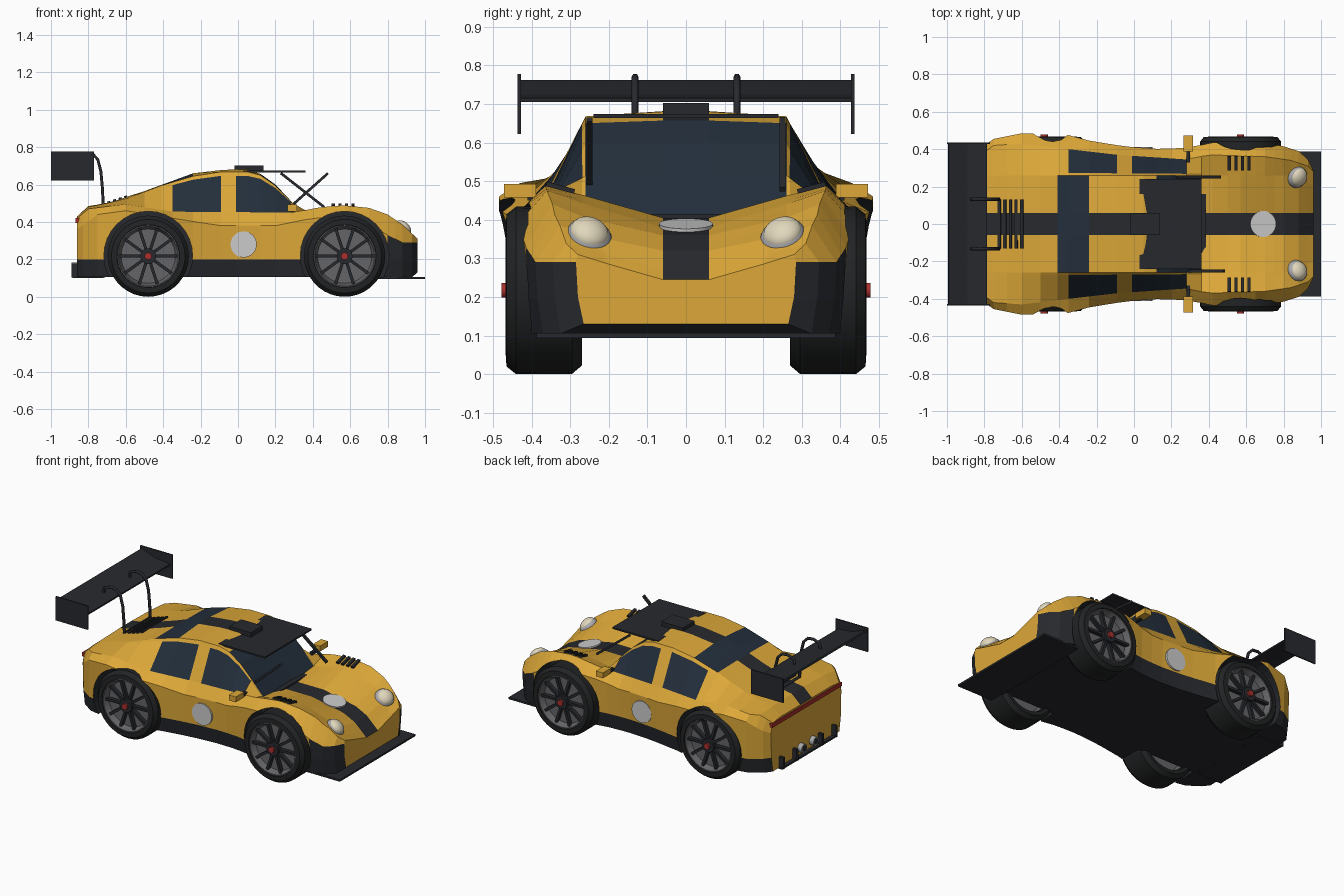
import bpy, bmesh, math
from mathutils import Matrix, Euler, Vector

if "Cube" in bpy.data.objects:
    bpy.data.objects.remove(bpy.data.objects["Cube"])


def material(name, r, g, b):
    m = bpy.data.materials.new(name)
    m.diffuse_color = (r, g, b, 1)
    m.use_nodes = True
    m.node_tree.nodes["Principled BSDF"].inputs["Base Color"].default_value = m.diffuse_color
    return m


YELLOW = material("yellow_paint", .72, .39, .04)
DARK = material("dark_trim", .02, .022, .027)
GLASS = material("tinted_glass", .017, .028, .045)
RUBBER = material("rubber", .016, .017, .018)
METAL = material("rim_metal", .13, .13, .14)
STEEL = material("steel", .4, .4, .42)
RED = material("red_lens", .4, .03, .025)
CREAM = material("headlight_lens", .75, .68, .5)
WHITE = material("number_disc_white", .55, .55, .55)


def finish(name, bm, *mats, smooth=None):
    bmesh.ops.recalc_face_normals(bm, faces=bm.faces)
    me = bpy.data.meshes.new(name)
    bm.to_mesh(me)
    bm.free()
    ob = bpy.data.objects.new(name, me)
    bpy.context.collection.objects.link(ob)
    for m in mats:
        me.materials.append(m)
    if smooth:
        bpy.ops.object.select_all(action='DESELECT')
        ob.select_set(True)
        bpy.context.view_layer.objects.active = ob
        bpy.ops.object.shade_smooth_by_angle(angle=math.radians(smooth))
    return ob


def boxes(name, items, mat):
    """items: (centre, size, rotation)"""
    bm = bmesh.new()
    for c, s, r in items:
        mx = Matrix.LocRotScale(Vector(c), Euler(r), Vector(s))
        bmesh.ops.create_cube(bm, size=1, matrix=mx)
    return finish(name, bm, mat)


def box(name, x0, x1, y0, y1, z0, z1, mat):
    return boxes(name, [(((x0 + x1) / 2, (y0 + y1) / 2, (z0 + z1) / 2),
                         (x1 - x0, y1 - y0, z1 - z0), (0, 0, 0))], mat)


def cylinder(bm, c, r, depth, rot, seg=32):
    mx = Matrix.LocRotScale(Vector(c), Euler(rot), None)
    bmesh.ops.create_cone(bm, cap_ends=True, segments=seg, radius1=r, radius2=r, depth=depth, matrix=mx)


def disc(name, c, r, depth, rot, mat):
    bm = bmesh.new()
    cylinder(bm, c, r, depth, rot)
    return finish(name, bm, mat, smooth=30)


def prism(name, pts, y0, y1, mat):
    bm = bmesh.new()
    f = bm.faces.new([bm.verts.new((x, y0, z)) for x, z in pts])
    ext = bmesh.ops.extrude_face_region(bm, geom=[f])
    bmesh.ops.translate(bm, vec=(0, y1 - y0, 0), verts=[v for v in ext["geom"] if isinstance(v, bmesh.types.BMVert)])
    return finish(name, bm, mat)


def lathe(name, prof, x, z, side, mat, seg=36):
    """Revolve (radius, y) profile about the axle."""
    bm = bmesh.new()
    vs = [bm.verts.new((x + r, y * side, z)) for r, y in prof]
    es = [bm.edges.new((vs[i], vs[i + 1])) for i in range(len(vs) - 1)]
    bmesh.ops.spin(bm, geom=vs + es, cent=(x, 0, z), axis=(0, 1, 0), angle=2 * math.pi, steps=seg)
    bmesh.ops.remove_doubles(bm, verts=bm.verts, dist=.0005)
    return finish(name, bm, mat, smooth=35)


def curve(keys, x):
    for (a, u), (b, v) in zip(keys, keys[1:]):
        if x <= b:
            return u + (v - u) * max(0, x - a) / (b - a)
    return keys[-1][1]


# Body: lines running along the car, sampled at stations and lofted
SIDE_Y = [(-.86, .36), (-.83, .40), (-.75, .455), (-.6, .485), (-.35, .475), (-.2, .435), (0, .41), (.15, .40),
          (.3, .41), (.42, .435), (.7, .435), (.8, .415), (.88, .39), (.93, .345), (.96, .285)]
SIDE_Z = [(-.86, .36), (-.75, .44), (-.6, .46), (-.35, .42), (-.1, .38), (.2, .38), (.4, .42), (.65, .42),
          (.8, .33), (.88, .29), (.96, .29)]
BELT_Y = [(-.86, .34), (-.75, .42), (-.6, .43), (-.35, .40), (-.09, .37), (.28, .345), (.4, .37), (.7, .36),
          (.84, .34), (.93, .31), (.96, .28)]
BELT_Z = [(-.86, .42), (-.8, .47), (-.6, .495), (-.35, .455), (.3, .45), (.42, .475), (.55, .49), (.7, .475),
          (.8, .44), (.88, .385), (.96, .31)]
ROOF_Y = [(-.86, .26), (.8, .26), (.96, .2)]
ROOF_Z = [(-.86, .43), (-.8, .48), (-.7, .50), (-.6, .525), (-.5, .56), (-.41, .595), (-.24, .645), (-.09, .668),
          (.05, .668), (.12, .65), (.2, .595), (.28, .515), (.36, .425), (.57, .462), (.7, .44), (.8, .405),
          (.88, .355), (.96, .285)]
MID_Z = [(-.86, .43), (-.8, .485), (-.7, .5), (-.5, .565), (-.24, .66), (-.05, .682), (.05, .68), (.12, .657),
         (.2, .60), (.28, .51), (.36, .405), (.57, .405), (.8, .36), (.88, .32), (.96, .245)]
STATIONS = [-.86, -.83, -.8, -.75, -.68, -.6, -.5, -.41, -.35, -.24, -.09, -.01, .05, .12, .2, .28, .36, .42,
            .5, .57, .65, .7, .75, .8, .84, .88, .93, .96]


def section(x):
    w = curve(SIDE_Y, x)
    by, bz, ry, rz = (curve(k, x) for k in (BELT_Y, BELT_Z, ROOF_Y, ROOF_Z))
    half = [(w - .02, curve([(-.86, .105), (.93, .105), (.96, .13)], x)), (w - .005, .2), (w, curve(SIDE_Z, x)),
            (by, bz), (by + .9 * (ry - by), bz + .9 * (rz - bz)), (ry, rz), (.06, curve(MID_Z, x))]
    return half + [(-y, z) for y, z in reversed(half)]


bm = bmesh.new()
rings = [[bm.verts.new((x, y, z)) for y, z in section(x)] for x in STATIONS]
for i, (a, b) in enumerate(zip(rings, rings[1:])):
    x = (STATIONS[i] + STATIONS[i + 1]) / 2
    for j in range(14):
        f = bm.faces.new((a[j], a[(j + 1) % 14], b[(j + 1) % 14], b[j]))
        k = min(j, 12 - j)
        if k in (-1, 0, 6) or (k == 1 and x > .82):
            f.material_index = 1
        if (k == 3 and (-.35 < x < -.09 or -.01 < x < .28)) or (k >= 5 and (.12 < x < .36 or -.41 < x < -.24)):
            f.material_index = 2
bm.faces.new(rings[0])
bm.faces.new(rings[-1])
body = finish("body_shell", bm, YELLOW, DARK, GLASS)

# Wheel arches cut out of the body
AXLES = {"rear": -.48, "front": .57}
bm = bmesh.new()
for ax in AXLES.values():
    for s in (1, -1):
        cylinder(bm, (ax, s * .445, .22), .237, .31, (math.pi / 2, 0, 0))
for f in bm.faces:
    f.material_index = 1
cutter = finish("arch_cutter", bm, YELLOW, DARK, GLASS)
cutter.hide_render = True
mod = body.modifiers.new("arches", 'BOOLEAN')
mod.operation, mod.solver, mod.object = 'DIFFERENCE', 'EXACT', cutter
bpy.context.view_layer.objects.active = body
bpy.ops.object.modifier_apply(modifier=mod.name)
bpy.data.objects.remove(cutter)

# Wheels: tyre, rim, spokes and hub
for end, ax in AXLES.items():
    for s, side in ((1, "left"), (-1, "right")):
        n = f"{end}_{side}_"
        lathe(n + "tyre", [(.165, .30), (.172, .272), (.195, .27), (.216, .295), (.217, .44), (.197, .465),
                           (.168, .467), (.160, .45), (.165, .30)], ax, .217, s, RUBBER)
        lathe(n + "rim", [(0, .34), (.15, .34), (.163, .30), (.168, .30), (.168, .462), (.160, .462),
                          (.145, .425), (0, .425)], ax, .217, s, METAL)
        boxes(n + "spokes", [((ax + .095 * math.cos(t), s * .435, .217 + .095 * math.sin(t)), (.125, .03, .016),
                              (0, -t, 0)) for t in [i * math.pi / 5 for i in range(10)]], DARK)
        disc(n + "hub", (ax, s * .45, .217), .042, .03, (math.pi / 2, 0, 0), DARK)
        disc(n + "hub_nut", (ax, s * .46, .217), .019, .036, (math.pi / 2, 0, 0), RED)

# Rear wing on two swan-neck supports
prism("rear_wing", [(-.785, .705), (-.785, .715), (-.89, .725), (-.99, .762), (-.995, .752), (-.89, .706)],
      -.43, .43, DARK)
for s in (1, -1):
    box("wing_endplate", -1, -.77, s * .432 - .004, s * .432 + .004, .622, .777, DARK)
    cu = bpy.data.curves.new("wing_support", 'CURVE')
    cu.dimensions, cu.bevel_depth, cu.bevel_resolution = '3D', .009, 1
    sp = cu.splines.new('POLY')
    path = [(-.87, .715), (-.865, .755), (-.82, .77), (-.78, .766), (-.75, .735), (-.733, .67), (-.725, .58), (-.72, .48)]
    sp.points.add(len(path) - 1)
    for p, (x, z) in zip(sp.points, path):
        p.co = (x, s * .132, z, 1)
    cu.materials.append(DARK)
    bpy.context.collection.objects.link(bpy.data.objects.new("wing_support", cu))

# Splitter, diffuser fins, exhausts and tail light
box("front_splitter", .74, 1, -.387, .387, .094, .106, DARK)
boxes("diffuser_fins", [((-.80, y, .14), (.18, .018, .075), (0, 0, 0)) for y in (-.27, -.13, .13, .27)], DARK)
box("diffuser_plate", -.885, -.72, -.28, .28, .1, .112, DARK)
for y in (-.06, .06):
    disc("exhaust_pipe", (-.85, y, .155), .028, .08, (0, math.pi / 2, 0), STEEL)
    disc("exhaust_bore", (-.888, y, .155), .02, .006, (0, math.pi / 2, 0), DARK)
box("tail_light", -.868, -.84, -.355, .355, .395, .42, RED)

# Roof scoop, sun visor, windscreen cowl and wiper rods
box("roof_scoop", -.02, .135, -.06, .06, .672, .702, DARK)
box("sun_visor", .03, .36, -.24, .24, .664, .674, DARK)
boxes("screen_cowl", [((.365, 0, .405), (.04, .48, .02), (0, 0, 0))], DARK)
boxes("wiper_rods", [((.345, .25, .57), (.295, .016, .014), (0, .664, 0)),
                     ((.38, -.25, .57), (.27, .016, .014), (0, -.73, 0))], DARK)

# Paired details: mirrors, headlights, door discs, fender louvres
for s in (1, -1):
    box("side_mirror", .265, .315, s * .43 - .042, s * .43 + .042, .457, .492, YELLOW)
    box("mirror_stalk", .28, .30, s * .37 - .04, s * .37 + .04, .45, .468, DARK)
    for name, rad, mat, dx in (("headlight", .052, CREAM, .008), ("headlight_rim", .06, STEEL, 0)):
        bm = bmesh.new()
        mx = Matrix.LocRotScale(Vector((.872 + dx, s * .25, .357 + dx)), Euler((s * .3, .7, 0)),
                                Vector((rad, rad, .035)))
        bmesh.ops.create_uvsphere(bm, u_segments=24, v_segments=12, radius=1, matrix=mx)
        finish(name, bm, mat, smooth=40)
    disc("door_number_disc", (.03, s * .405, .28), .07, .016, (math.pi / 2, 0, 0), WHITE)
    boxes("fender_louvres", [((x, s * .325, .483), (.018, .075, .012), (s * .26, 0, 0))
                             for x in (.51, .545, .58, .615)], DARK)
disc("hood_number_disc", (.69, 0, .384), .07, .012, (0, .193, 0), WHITE)

# Engine cover louvres
boxes("rear_louvres", [((x, 0, curve(MID_Z, x) + .002), (.016, .26, .012), (0, -.3, 0))
                       for x in (-.72, -.69, -.66, -.63, -.60)], DARK)
